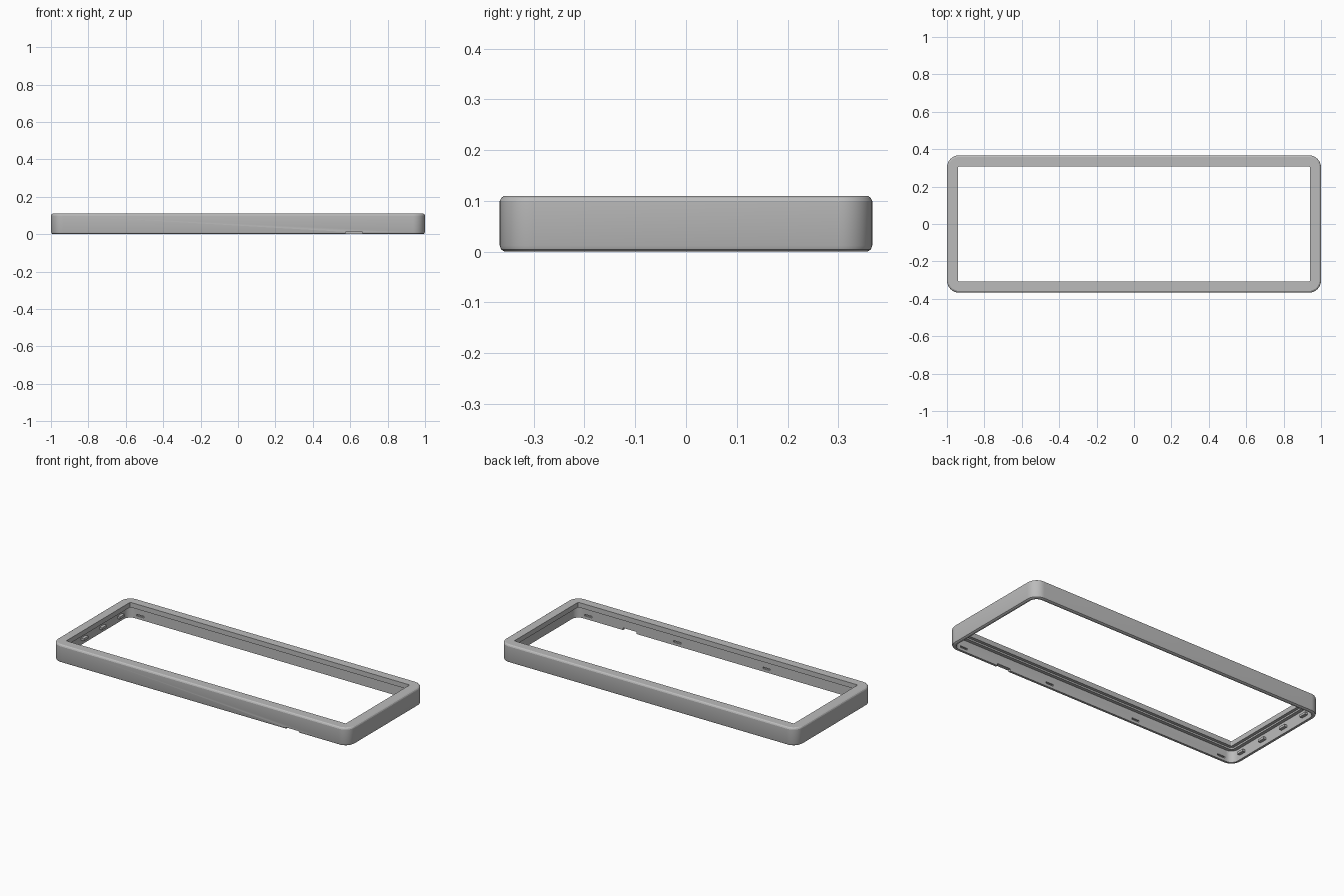
import bpy, bmesh, math

if "Cube" in bpy.data.objects:
    bpy.data.objects.remove(bpy.data.objects["Cube"], do_unlink=True)

grey = bpy.data.materials.new("plain grey")
grey.use_nodes = True
colour = (0.5, 0.5, 0.5, 1)
grey.diffuse_color = colour
grey.node_tree.nodes["Principled BSDF"].inputs["Base Color"].default_value = colour

HALF_X, HALF_Y, RADIUS, STEPS = 1.0, 0.367, 0.065, 12
WALL = 0.022


def finish(name, bm):
    mesh = bpy.data.meshes.new(name)
    bmesh.ops.recalc_face_normals(bm, faces=bm.faces)
    bm.to_mesh(mesh)
    bm.free()
    mesh.materials.append(grey)
    obj = bpy.data.objects.new(name, mesh)
    bpy.context.collection.objects.link(obj)
    return obj


def rounded_loop(bm, inset, z):
    """Rounded rectangle whose corner tightens as it moves inward."""
    r = max(RADIUS - inset, 0.002)
    cx, cy = HALF_X - inset - r, HALF_Y - inset - r
    verts = []
    for k, (sx, sy) in enumerate([(1, 1), (-1, 1), (-1, -1), (1, -1)]):
        for i in range(STEPS + 1):
            a = math.pi / 2 * (k + i / STEPS)
            verts.append(bm.verts.new((sx * cx + r * math.cos(a),
                                       sy * cy + r * math.sin(a), z)))
    return verts


def boxes(name, specs):
    """One mesh of boxes, each given as centre and size."""
    bm = bmesh.new()
    for centre, size in specs:
        made = bmesh.ops.create_cube(bm, size=1)["verts"]
        bmesh.ops.scale(bm, vec=size, verts=made)
        bmesh.ops.translate(bm, vec=centre, verts=made)
    return finish(name, bm)


# Frame: closed cross-section (inset, height) carried round the rectangle
section = [(0.010, 0), (0.003, 0.004), (0, 0.012), (0, 0.100), (0.003, 0.106),
           (0.009, 0.110), (0.060, 0.110), (0.060, 0.080), (0.042, 0.080),
           (0.042, 0.070), (WALL, 0.070), (WALL, 0)]
bm = bmesh.new()
loops = [rounded_loop(bm, *p) for p in section]
for a, b in zip(loops, loops[1:] + loops[:1]):
    for i in range(len(a)):
        j = (i + 1) % len(a)
        bm.faces.new((a[i], a[j], b[j], b[i]))
frame = finish("bezel_frame", bm)

# Latch slots inside the long walls, and the pry notch under the front
inner_y = HALF_Y - WALL
cuts = [((x, -inner_y, 0.022), (0.05, 0.02, 0.010)) for x in (-0.9, -0.3, 0.3, 0.9)]
cuts += [((x, inner_y, 0.022), (0.05, 0.02, 0.010)) for x in (-0.9, 0.9)]
cuts.append(((0.62, -HALF_Y, 0), (0.09, 0.08, 0.026)))
cutter = boxes("slot_cutter", cuts)
cutter.hide_render = True

mod = frame.modifiers.new("slots", "BOOLEAN")
mod.object = cutter
mod.solver = "EXACT"
bpy.context.view_layer.objects.active = frame
frame.select_set(True)
bpy.ops.object.modifier_apply(modifier=mod.name)
bpy.data.objects.remove(cutter, do_unlink=True)
bpy.ops.object.shade_smooth_by_angle(angle=math.radians(25))

# Row of small hooks on the inside of one end wall
boxes("end_hooks", [((-HALF_X + WALL + 0.008, y, 0.034), (0.02, 0.045, 0.014))
                    for y in (-0.26, -0.087, 0.087, 0.26)])
